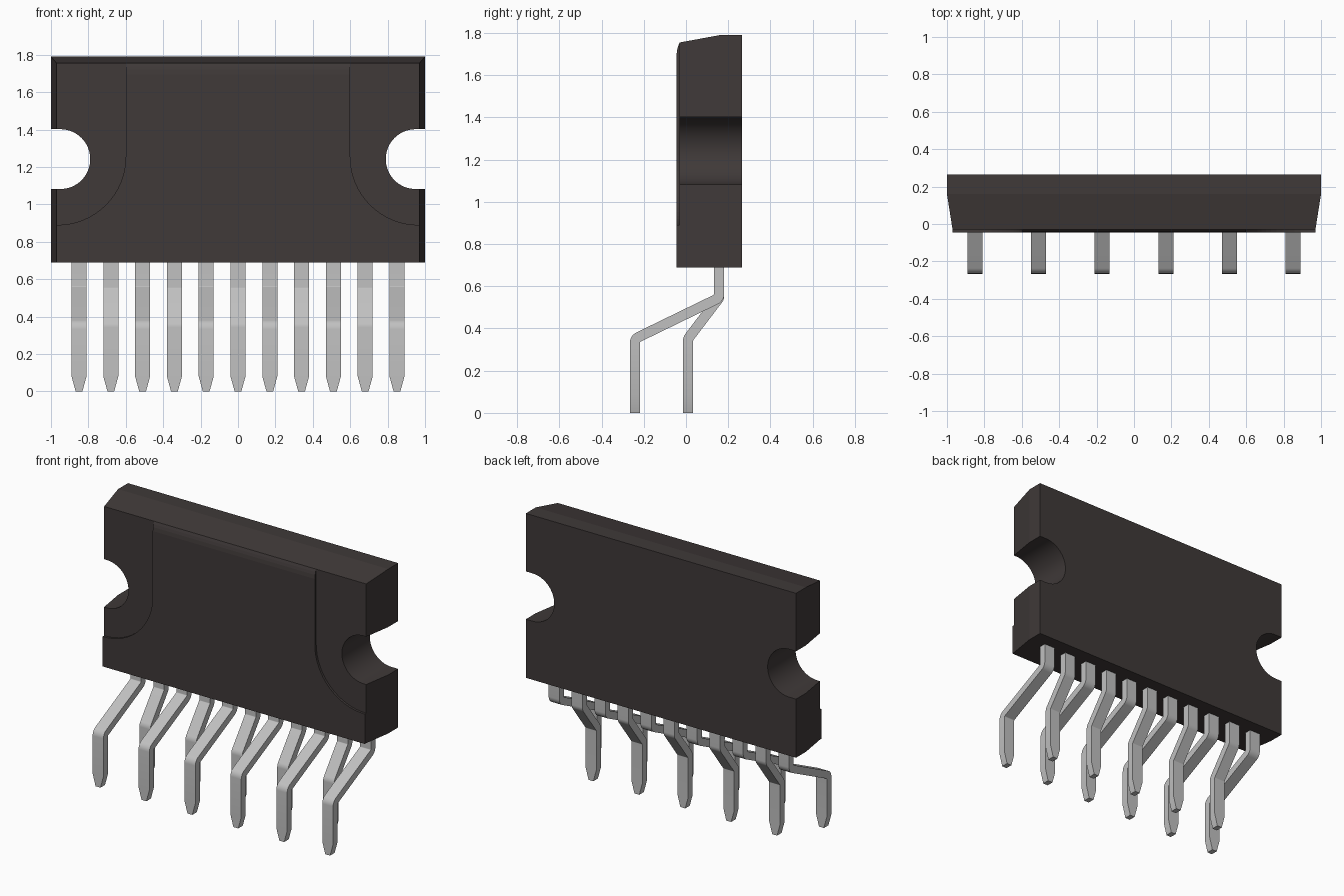
import bpy
import bmesh
from math import sin, cos, tan, pi, radians
from mathutils import Vector

cube = bpy.data.objects.get("Cube")
if cube:
    bpy.data.objects.remove(cube, do_unlink=True)


def make_material(name, rgb):
    mat = bpy.data.materials.new(name)
    mat.use_nodes = True
    mat.diffuse_color = (*rgb, 1)
    mat.node_tree.nodes["Principled BSDF"].inputs["Base Color"].default_value = (*rgb, 1)
    return mat


PLASTIC = make_material("dark plastic", (0.05, 0.041, 0.04))
METAL = make_material("tinned metal", (0.53, 0.53, 0.53))


def loft(name, rings, mat):
    """Skin a list of equal-length point rings and cap both ends."""
    bm = bmesh.new()
    loops = [[bm.verts.new(p) for p in ring] for ring in rings]
    n = len(loops[0])
    for a, b in zip(loops, loops[1:]):
        for i in range(n):
            j = (i + 1) % n
            bm.faces.new((a[i], a[j], b[j], b[i]))
    bm.faces.new(loops[0])
    bm.faces.new(loops[-1])
    bmesh.ops.recalc_face_normals(bm, faces=bm.faces)
    mesh = bpy.data.meshes.new(name)
    bm.to_mesh(mesh)
    bm.free()
    mesh.materials.append(mat)
    obj = bpy.data.objects.new(name, mesh)
    bpy.context.collection.objects.link(obj)
    return obj


def select_only(obj):
    bpy.ops.object.select_all(action='DESELECT')
    obj.select_set(True)
    bpy.context.view_layer.objects.active = obj


def smooth(obj, degrees):
    select_only(obj)
    bpy.ops.object.shade_smooth_by_angle(angle=radians(degrees))


# Package body: full-size back slab tapering towards the front
BOTTOM, TOP = 0.69, 1.79
FRONT = -0.03


def body_ring(y, half, top):
    return [(-half, y, BOTTOM), (half, y, BOTTOM), (half, y, top), (-half, y, top)]


body = loft("package_body", [body_ring(0.265, 1, TOP), body_ring(0.16, 1, TOP),
                             body_ring(FRONT, 0.97, 1.755)], PLASTIC)

# Rounded mounting slots cut through both ends
SLOT_X, SLOT_Z, SLOT_R = 0.95, 1.242, 0.16
for side in (-1, 1):
    arc = [pi / 2 + pi * i / 32 for i in range(33)]
    outline = [(SLOT_X + SLOT_R * cos(a), SLOT_Z + SLOT_R * sin(a)) for a in arc]
    outline += [(1.2, SLOT_Z - SLOT_R), (1.2, SLOT_Z + SLOT_R)]
    cutter = loft("slot_cutter", [[(side * x, y, z) for x, z in outline]
                                  for y in (-0.2, 0.5)], PLASTIC)
    cutter.hide_render = True
    cut = body.modifiers.new("slot", 'BOOLEAN')
    cut.operation = 'DIFFERENCE'
    cut.solver = 'EXACT'
    cut.object = cutter
    select_only(body)
    bpy.ops.object.modifier_apply(modifier=cut.name)
    bpy.data.objects.remove(cutter, do_unlink=True)
smooth(body, 8)

# Raised front panel, flaring out in quarter circles below the slots
R = 0.365


def panel_ring(y, top):
    half = [(0.6, top)]
    for i in range(17):
        a = pi + pi / 2 * i / 16
        half.append((0.6 + R + R * cos(a), 1.255 + R * sin(a)))
    half += [(0.97, 0.89), (0.97, BOTTOM)]
    full = half + [(-x, z) for x, z in reversed(half)]
    return [(x, y, z) for x, z in full]


loft("front_panel", [panel_ring(FRONT, 1.755), panel_ring(-0.037, 1.738),
                     panel_ring(-0.042, 1.72), panel_ring(-0.045, 1.695)], PLASTIC)


# Bent leads
def fillet(a, b, c, radius, steps=6):
    """Points of an arc rounding the corner b of the path a-b-c."""
    u, v = (a - b).normalized(), (c - b).normalized()
    half = u.angle(v) / 2
    centre = b + (u + v).normalized() * radius / sin(half)
    start = (b + u * radius / tan(half) - centre).normalized()
    end = (b + v * radius / tan(half) - centre).normalized()
    return [centre + start.slerp(end, i / steps) * radius for i in range(steps + 1)]


def lead(name, x, foot_y, knee_z):
    W, T, TIP = 0.04, 0.024, 0.08
    corners = [Vector(p) for p in ((0, 0.157, 0.72), (0, 0.157, 0.545),
                                   (0, foot_y, knee_z), (0, foot_y, TIP))]
    path = [corners[0]]
    path += fillet(*corners[0:3], 0.03)
    path += fillet(*corners[1:4], 0.03)
    path += [corners[3], Vector((0, foot_y, 0))]
    rings = []
    for i, p in enumerate(path):
        d = Vector((0, 0, 0))
        if i:
            d += (p - path[i - 1]).normalized()
        if i < len(path) - 1:
            d += (path[i + 1] - p).normalized()
        d.normalize()
        side = Vector((0, d.z, -d.y)) * T
        # The foot narrows to a blunt tip
        w = W if i < len(path) - 1 else W * 0.45
        across = Vector((w, 0, 0))
        centre = p + Vector((x, 0, 0))
        rings.append([centre + side + across, centre + side - across,
                      centre - side - across, centre - side + across])
    smooth(loft(name, rings, METAL), 16)


PITCH = 0.17
for i in range(11):
    x = (i - 5) * PITCH
    if i % 2 == 0:
        lead(f"front_lead_{i // 2 + 1}", x, -0.242, 0.351)
    else:
        lead(f"back_lead_{i // 2 + 1}", x, 0.01, 0.352)
